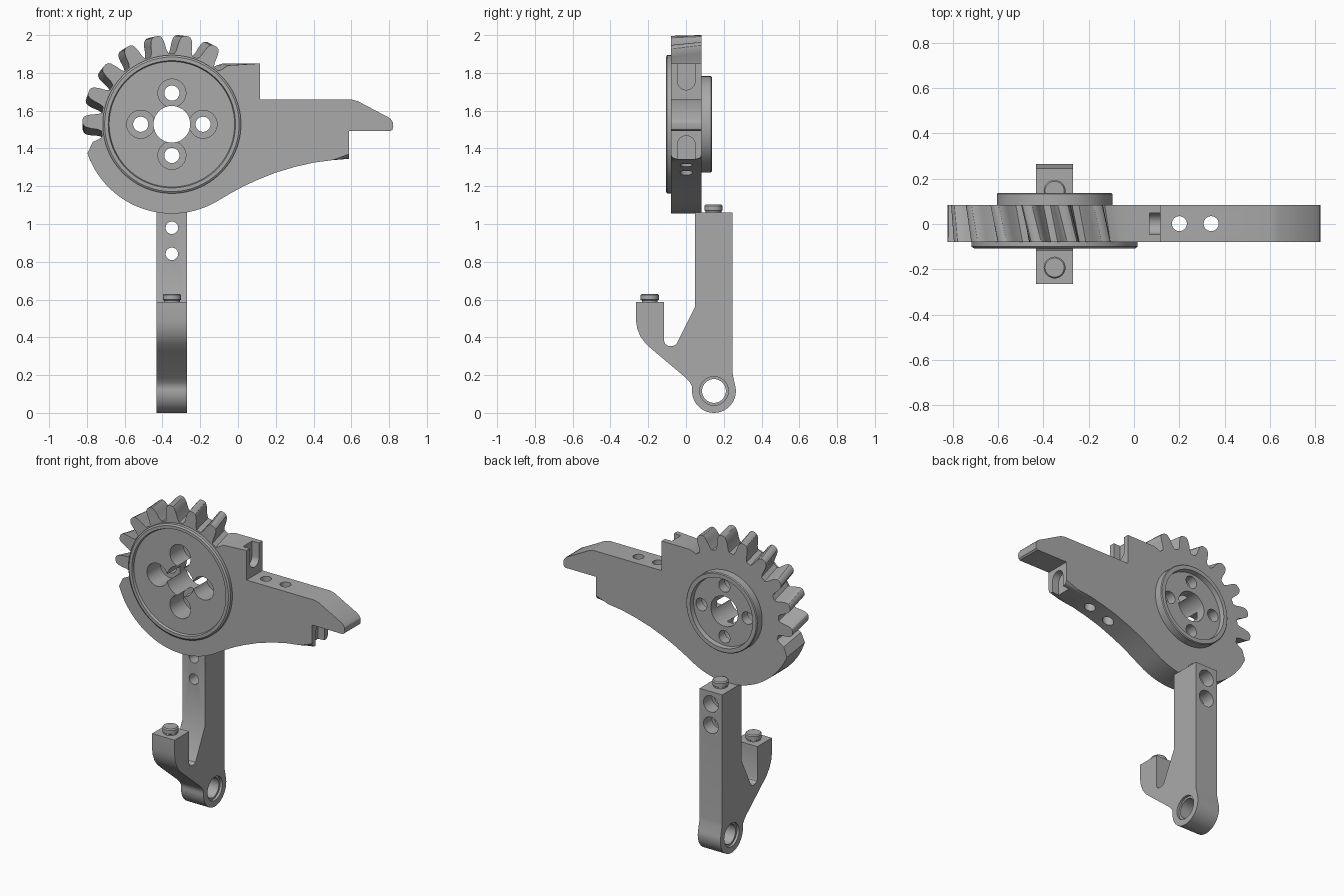
import bpy, bmesh
from math import sin, cos, radians, pi
from mathutils import Vector

if "Cube" in bpy.data.objects:
    bpy.data.objects.remove(bpy.data.objects["Cube"])

grey = bpy.data.materials.new("plain_grey")
grey.use_nodes = True
grey.diffuse_color = (0.4, 0.4, 0.4, 1)
grey.node_tree.nodes["Principled BSDF"].inputs["Base Color"].default_value = (0.4, 0.4, 0.4, 1)


def finish(name, bm):
    bmesh.ops.recalc_face_normals(bm, faces=bm.faces)
    mesh = bpy.data.meshes.new(name)
    bm.to_mesh(mesh)
    bm.free()
    mesh.materials.append(grey)
    ob = bpy.data.objects.new(name, mesh)
    bpy.context.collection.objects.link(ob)
    return ob


def bridge(bm, a, b):
    n = len(a)
    for i in range(n):
        j = (i + 1) % n
        bm.faces.new((a[i], a[j], b[j], b[i]))


def prism(name, near, far, round_range=None):
    """Solid between two matching outlines, with optional rounded rim edges."""
    bm = bmesh.new()
    a = [bm.verts.new(p) for p in near]
    b = [bm.verts.new(p) for p in far]
    bm.faces.new(a)
    bm.faces.new(b[::-1])
    bridge(bm, a, b)
    if round_range:
        s, e = round_range
        rim = [bm.edges.get((v[i], v[i + 1])) for v in (a, b) for i in range(s, e)]
        bmesh.ops.bevel(bm, geom=rim, offset=0.025, segments=3, profile=0.5,
                        affect='EDGES', clamp_overlap=False)
    return finish(name, bm)


def lathe(name, rings, origin, axis, sides=48):
    """Turned solid: rings of (radius, distance along axis)."""
    turn = Vector(axis).to_track_quat('Z', 'Y')
    bm = bmesh.new()
    loops = []
    for r, d in rings:
        loops.append([bm.verts.new(Vector(origin) + turn @ Vector(
            (r * cos(2 * pi * k / sides), r * sin(2 * pi * k / sides), d)))
            for k in range(sides)])
    for a, b in zip(loops, loops[1:]):
        bridge(bm, a, b)
    bm.faces.new(loops[0])
    bm.faces.new(loops[-1])
    return finish(name, bm)


def combine(target, tool, operation='DIFFERENCE'):
    mod = target.modifiers.new("combine", 'BOOLEAN')
    mod.operation = operation
    mod.solver = 'EXACT'
    mod.object = tool
    bpy.context.view_layer.objects.active = target
    bpy.ops.object.modifier_apply(modifier=mod.name)
    bpy.data.objects.remove(tool)


def drill(target, r, start, end, origin, axis):
    combine(target, lathe("drill", [(r, start), (r, end)], origin, axis))


def arc(cx, cy, r, a0, a1, n):
    angles = [radians(a0 + (a1 - a0) * i / n) for i in range(n + 1)]
    return [(cx + r * cos(a), cy + r * sin(a)) for a in angles]


X, Y, Z = (1, 0, 0), (0, 1, 0), (0, 0, 1)
CX, CZ = -0.35, 1.528
FRONT, BACK, TWIST = -0.08, 0.083, 5
MID = (FRONT + BACK) / 2


def polar(r, angle):
    return (CX + r * cos(radians(angle)), CZ + r * sin(radians(angle)))


# Helical teeth: half of the tooth profile as (radius, half angle)
flank = [(0.375, 7.4), (0.395, 5.9), (0.43, 4.9), (0.455, 3.9), (0.468, 2.7), (0.473, 1.2)]
first, pitch, count = 61, 19.5, 7
toothed = [(r, first - pitch + h) for r, h in flank[2::-1]]
for t in range(count):
    mid = first + t * pitch
    toothed += [(r, mid - h) for r, h in flank]
    toothed += [(r, mid + h) for r, h in flank[::-1]]
end = first + count * pitch
toothed += [(r, end - h) for r, h in flank[:3]] + [(0.473, end + 1.5)]

# Sector rim, underside sweep and pointed arm
lower = arc(CX, CZ, 0.473, 206, 300, 24) + [
    (-0.04, 1.162), (0.03, 1.2), (0.1, 1.232), (0.2, 1.272), (0.3, 1.302),
    (0.4, 1.325), (0.5, 1.338), (0.587, 1.345)]
arm = [(0.587, 1.492), (0.808, 1.492), (0.818, 1.5), (0.822, 1.515), (0.82, 1.538),
       (0.805, 1.56), (0.635, 1.65), (0.605, 1.658), (0.117, 1.658), (0.117, 1.85)]


def outline(y, twist):
    teeth = [polar(r, a + twist) for r, a in toothed]
    teeth = [(x, min(z, 1.849)) if i < 3 else (x, z) for i, (x, z) in enumerate(teeth)]
    return [(x, y, z) for x, z in teeth + lower + arm]


n = len(toothed)
gear = prism("gear_sector_arm", outline(FRONT, 0), outline(BACK, TWIST),
             (n, n + len(lower) - 1))

# Raised front flange and back hub, both with a shallow recess
centre = (CX, 0, CZ)
combine(gear, lathe("flange", [(0.332, -0.092), (0.337, -0.107), (0.356, -0.107),
                               (0.366, -0.1), (0.366, -0.04)], centre, Y, 96), 'UNION')
combine(gear, lathe("hub", [(0.255, 0.03), (0.255, 0.132), (0.25, 0.137), (0.224, 0.137),
                            (0.22, 0.107)], centre, Y, 80), 'UNION')

# Centre bore and four counterbored screw holes
drill(gear, 0.097, -0.3, 0.3, centre, Y)
for dx, dz in ((1, 0), (-1, 0), (0, 1), (0, -1)):
    spot = (CX + 0.165 * dx, 0, CZ + 0.165 * dz)
    drill(gear, 0.074, -0.3, 0.045, spot, Y)
    drill(gear, 0.04, -0.3, 0.3, spot, Y)

# Vertical holes through the arm
for x in (0.2, 0.34):
    drill(gear, 0.033, 1.0, 1.8, (x, MID, 0), Z)

# Round-ended slots in the upper and lower steps
for x, z, sign in ((0.068, 1.757, 1), (0.54, 1.42, -1)):
    shape = [(MID + y, z + sign * h) for y, h in
             arc(0, 0, 0.047, 180, 360, 16) + [(0.047, 0.15), (-0.047, 0.15)]]
    combine(gear, prism("slot", [(x, y, h) for y, h in shape],
                        [(x + 0.13, y, h) for y, h in shape]))

# Forked lever with a pivot eye at the foot
eye_y, eye_z = 0.148, 0.116
profile = arc(eye_y, eye_z, 0.116, 175, 375, 30) + [(0.248, 0.2), (0.245, 0.23),
    (0.245, 1.06), (0.047, 1.06), (0.047, 0.56), (-0.04, 0.385)]
profile += [(-0.052, 0.362), (-0.07, 0.353), (-0.095, 0.355), (-0.11, 0.365), (-0.116, 0.38),
            (-0.116, 0.587), (-0.265, 0.587), (-0.265, 0.49), (-0.258, 0.445), (-0.24, 0.402),
            (-0.212, 0.365), (-0.17, 0.328), (0.0, 0.185), (0.022, 0.16), (0.032, 0.14)]
lever = prism("forked_lever", [(CX - 0.081, y, z) for y, z in profile],
              [(CX + 0.081, y, z) for y, z in profile])
combine(lever, lathe("eye_bore", [(0.076, -0.2), (0.076, -0.065), (0.063, -0.065),
                                  (0.063, 0.065), (0.076, 0.065), (0.076, 0.2)],
                     (CX, eye_y, eye_z), X))

# Counterbored cross holes near the lever top
for z in (0.98, 0.842):
    drill(lever, 0.033, -0.3, 0.5, (CX, 0, z), Y)
    drill(lever, 0.053, 0.16, 0.5, (CX, 0, z), Y)

# Contact pins on the two lever ends
pins = [lathe(name, [(0.042, -0.02), (0.042, 0.008), (0.048, 0.012), (0.048, 0.036),
                     (0.042, 0.043)], (CX, y, z), Z, 32)
        for name, y, z in (("upper_pin", 0.146, 1.06), ("lower_pin", -0.192, 0.587))]

# Smooth curved surfaces, keep hard edges
bpy.ops.object.select_all(action='DESELECT')
for ob in [gear, lever] + pins:
    ob.select_set(True)
    bpy.context.view_layer.objects.active = ob
bpy.ops.object.shade_smooth_by_angle(angle=radians(28))
